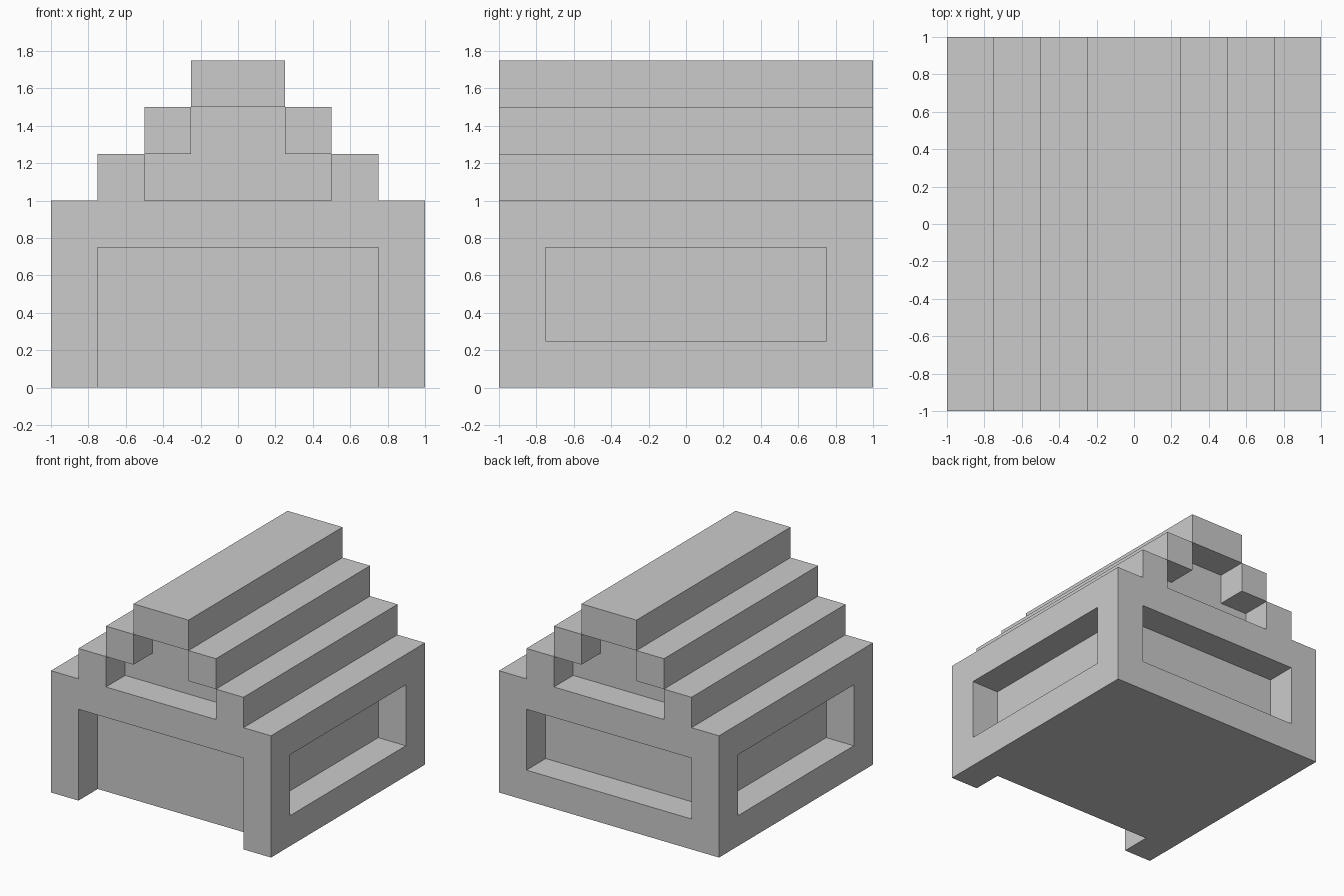
import bpy, bmesh

if "Cube" in bpy.data.objects:
    bpy.data.objects.remove(bpy.data.objects["Cube"])

S = 0.25  # module used for every step, frame and recess


def finish(bm, name):
    bmesh.ops.recalc_face_normals(bm, faces=bm.faces[:])
    mesh = bpy.data.meshes.new(name)
    bm.to_mesh(mesh)
    bm.free()
    obj = bpy.data.objects.new(name, mesh)
    bpy.context.collection.objects.link(obj)
    return obj


def prism(name, profile, y0, y1):
    """Extrude an (x, z) profile along y."""
    bm = bmesh.new()
    face = bm.faces.new([bm.verts.new((x, y0, z)) for x, z in profile])
    out = bmesh.ops.extrude_face_region(bm, geom=[face])["geom"]
    verts = [g for g in out if isinstance(g, bmesh.types.BMVert)]
    bmesh.ops.translate(bm, verts=verts, vec=(0, y1 - y0, 0))
    return finish(bm, name)


def rail(name, x0, x1, z0):
    return prism(name, [(x0, z0), (x1, z0), (x1, z0 + S), (x0, z0 + S)], -1, 1)


# House body: block with a framed recess in each wall
bm = bmesh.new()
bmesh.ops.create_cube(bm, size=1)
for v in bm.verts:
    v.co = (v.co.x * 2, v.co.y * 2, v.co.z + 0.5)
bm.normal_update()
walls = [f for f in bm.faces if abs(f.normal.z) < 0.5]
bmesh.ops.inset_individual(bm, faces=walls, thickness=S, use_even_offset=True)

# The front recess is a doorway, so it reaches the ground
for f in walls:
    if f.normal.y < -0.5:
        for v in f.verts:
            if v.co.z < 0.5:
                v.co.z = 0

# Push the recesses in
for f in bmesh.ops.extrude_discrete_faces(bm, faces=walls)["faces"]:
    f.normal_update()
    bmesh.ops.translate(bm, verts=f.verts[:], vec=f.normal * -S)

# Rebuild the underside around the doorway notch
under = [f for f in bm.faces if all(abs(v.co.z) < 1e-4 for v in f.verts)]
bmesh.ops.delete(bm, geom=under, context='FACES')
bmesh.ops.holes_fill(bm, edges=[e for e in bm.edges if e.is_boundary], sides=0)
finish(bm, "house_body")

# Stepped roof rails and ridge
for side, label in ((-1, "left"), (1, "right")):
    for i, level in enumerate(("lower", "upper")):
        inner = 2 * S - i * S
        rail(f"{label}_{level}_roof_step", side * inner, side * (inner + S), 1 + i * S)
rail("roof_ridge", -S, S, 1 + 2 * S)

# Gable infill, set back under the roof at both ends
half = [(2 * S, 1), (2 * S, 1 + S), (S, 1 + S), (S, 1 + 2 * S)]
prism("gable_infill", half + [(-x, z) for x, z in reversed(half)], -1 + S, 1 - S)
